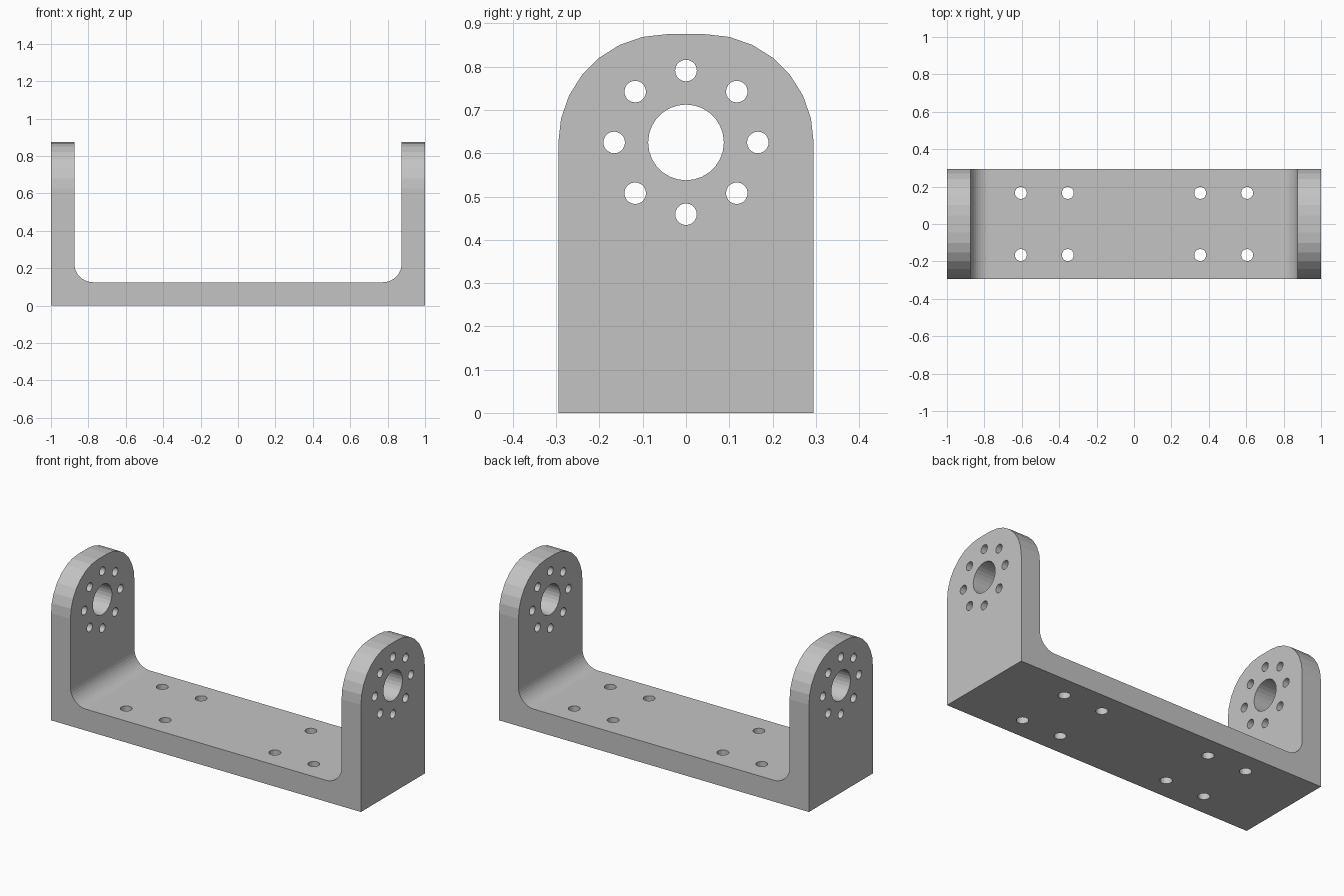
import bpy, bmesh
from math import sin, cos, pi
from mathutils import Vector

default = bpy.data.objects.get("Cube")
if default:
    bpy.data.objects.remove(default, do_unlink=True)

HEIGHT, HALF_DEPTH, WALL = 0.875, 0.295, 0.125
CORNER, FILLET = 0.25, 0.1
AXLE_Z, BOLT_RING = 0.625, 0.166

grey = bpy.data.materials.new("plain_grey")
grey.use_nodes = True
colour = (0.55, 0.55, 0.55, 1)
grey.diffuse_color = colour
grey.node_tree.nodes["Principled BSDF"].inputs["Base Color"].default_value = colour


def arc(cx, cy, radius, start, end, segments):
    angles = [start + (end - start) * i / segments for i in range(segments + 1)]
    return [(cx + radius * cos(a), cy + radius * sin(a)) for a in angles]


def mirrored(points):
    """Complete a symmetric outline from its right half."""
    return points + [(-u, v) for u, v in reversed(points)]


def add_prism(bm, points, place, sweep):
    """Extrude a closed outline; place maps (u, v) to a 3D position."""
    face = bm.faces.new([bm.verts.new(place(u, v)) for u, v in points])
    new = bmesh.ops.extrude_face_region(bm, geom=[face])["geom"]
    bmesh.ops.translate(bm, vec=sweep, verts=[e for e in new if isinstance(e, bmesh.types.BMVert)])


def finish(name, bm):
    bmesh.ops.recalc_face_normals(bm, faces=bm.faces)
    mesh = bpy.data.meshes.new(name)
    bm.to_mesh(mesh)
    bm.free()
    mesh.materials.append(grey)
    obj = bpy.data.objects.new(name, mesh)
    bpy.context.scene.collection.objects.link(obj)
    return obj


def along_x(u, v):
    return Vector((-1.2, u, v))


# U-shaped bracket with filleted inside corners, wider than needed
inner = 1 - WALL
half = arc(inner - FILLET, WALL + FILLET, FILLET, -pi / 2, 0, 10)
half += [(inner, HEIGHT + 0.1), (1, HEIGHT + 0.1), (1, 0)]
bm = bmesh.new()
add_prism(bm, mirrored(half), lambda u, v: Vector((u, -0.4, v)), Vector((0, 0.8, 0)))
bracket = finish("bracket", bm)

# Side outline that trims both flanges to a rounded top
half = [(HALF_DEPTH, -0.1)]
half += arc(HALF_DEPTH - CORNER, HEIGHT - CORNER, CORNER, 0, pi / 2, 7)
bm = bmesh.new()
add_prism(bm, mirrored(half), along_x, Vector((2.4, 0, 0)))
outline = finish("outline_cutter", bm)

# Axle hole and ring of bolt holes through both flanges
bm = bmesh.new()
holes = [(0, AXLE_Z, 0.0875, 28)]
holes += [(y, z, 0.025, 20) for y, z in arc(0, AXLE_Z, BOLT_RING, 0, 7 * pi / 4, 7)]
for y, z, radius, sides in holes:
    add_prism(bm, arc(y, z, radius, 0, 2 * pi, sides)[:-1], along_x, Vector((2.4, 0, 0)))

# Mounting holes through the base
for x in (-0.605, -0.354, 0.354, 0.605):
    for y in (-BOLT_RING, BOLT_RING):
        add_prism(bm, arc(x, y, 0.032, 0, 2 * pi, 20)[:-1],
                  lambda u, v: Vector((u, v, -0.1)), Vector((0, 0, 0.35)))
drills = finish("hole_cutter", bm)

# Cut the bracket, bake the result and drop the cutters
for cutter, operation in ((outline, 'INTERSECT'), (drills, 'DIFFERENCE')):
    cut = bracket.modifiers.new(cutter.name, 'BOOLEAN')
    cut.operation, cut.object, cut.solver = operation, cutter, 'EXACT'
    cutter.hide_render = True
bpy.context.view_layer.update()
baked = bpy.data.meshes.new_from_object(bracket.evaluated_get(bpy.context.evaluated_depsgraph_get()))
bracket.modifiers.clear()
bracket.data = baked
for cutter in (outline, drills):
    bpy.data.objects.remove(cutter, do_unlink=True)
